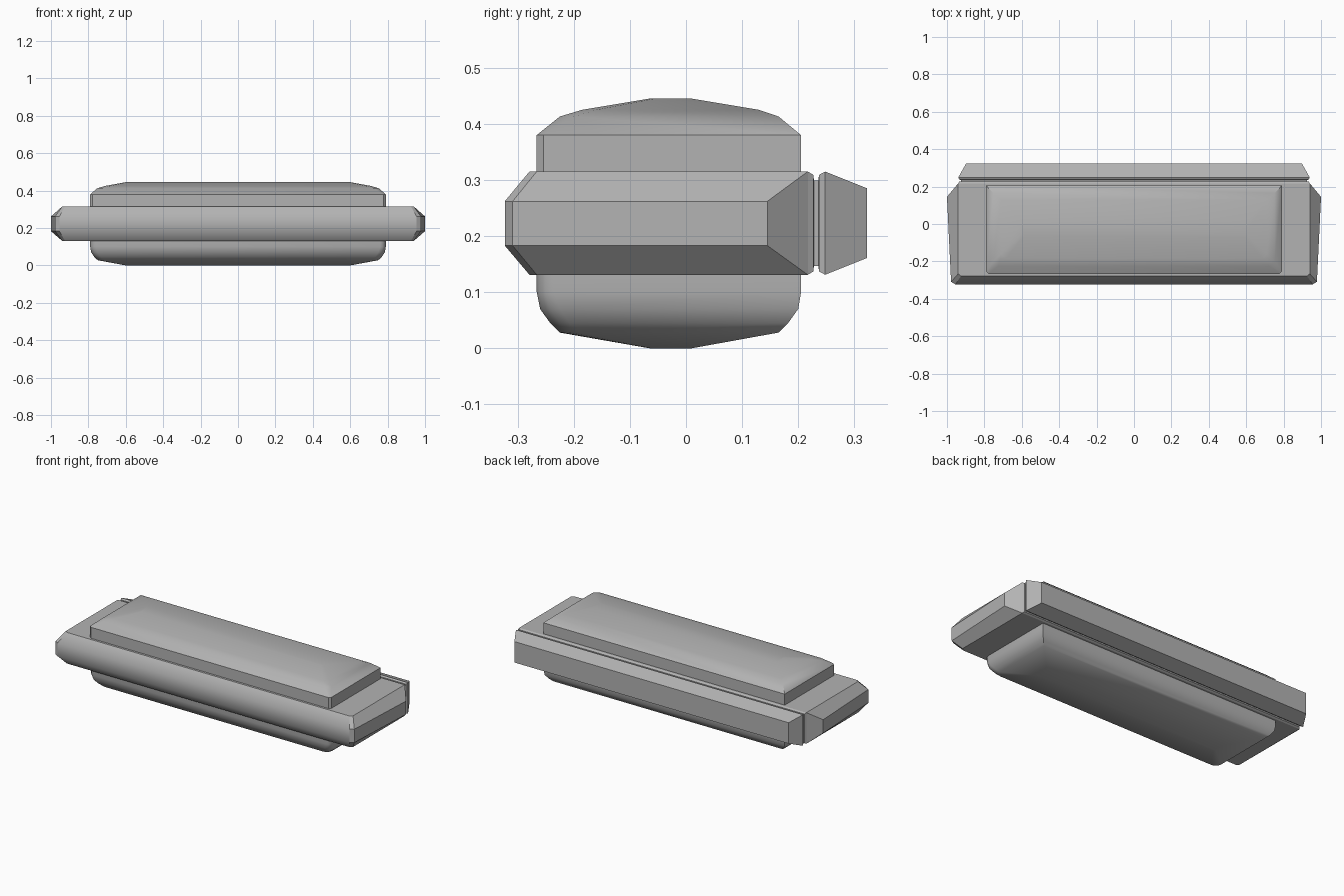
import bpy, bmesh, math

old = bpy.data.objects.get("Cube")
if old:
    bpy.data.objects.remove(old, do_unlink=True)

grey = bpy.data.materials.new("mid grey")
grey.use_nodes = True
COLOUR = (0.45, 0.45, 0.45, 1)
grey.diffuse_color = COLOUR
grey.node_tree.nodes["Principled BSDF"].inputs["Base Color"].default_value = COLOUR


def loft(name, rings, smooth_rule=None, angle=None):
    """Skin a stack of equal-length point rings and cap both ends."""
    bm = bmesh.new()
    loops = [[bm.verts.new(p) for p in ring] for ring in rings]
    for a, b in zip(loops, loops[1:]):
        for i in range(len(a)):
            j = (i + 1) % len(a)
            bm.faces.new((a[i], a[j], b[j], b[i]))
    bm.faces.new(loops[0])
    bm.faces.new(loops[-1])
    bmesh.ops.remove_doubles(bm, verts=bm.verts, dist=0.0005)
    bmesh.ops.recalc_face_normals(bm, faces=bm.faces)
    bm.normal_update()
    for f in bm.faces:
        f.smooth = bool(smooth_rule and smooth_rule(f))
    mesh = bpy.data.meshes.new(name)
    bm.to_mesh(mesh)
    bm.free()
    obj = bpy.data.objects.new(name, mesh)
    bpy.context.collection.objects.link(obj)
    mesh.materials.append(grey)
    if angle:
        bpy.ops.object.select_all(action="DESELECT")
        obj.select_set(True)
        bpy.context.view_layer.objects.active = obj
        bpy.ops.object.shade_smooth_by_angle(angle=math.radians(angle))
    return obj


def mirrored(half, z):
    """Close a right-hand outline with its mirror image."""
    full = half + [(-x, y) for x, y in reversed(half)]
    return [(x, y, z) for x, y in full]


# Main body: flat top and bottom, bevelled rim, narrowing towards the back
rim = [(0.94, 0.217), (0.94, 0.217), (0.94, -0.266), (0.925, -0.279)]
waist = [(0.94, 0.217), (1.0, 0.145), (0.978, -0.309), (0.955, -0.323)]
loft("main_body",
     [mirrored(o, z) for o, z in ((rim, 0.131), (waist, 0.183), (waist, 0.262), (rim, 0.315))],
     smooth_rule=lambda f: f.normal.y < -0.3 and abs(f.calc_center_median().x) < 0.5)


# Back rail: bevelled lip, narrow groove, then a tapering strip
def section(y, half_width, half_height):
    return [(sx * half_width, y, 0.223 + sz * half_height)
            for sx, sz in ((1, 1), (1, -1), (-1, -1), (-1, 1))]


loft("back_rail", [section(*s) for s in (
    (0.217, 0.94, 0.092), (0.227, 0.934, 0.086), (0.228, 0.925, 0.076),
    (0.236, 0.925, 0.076), (0.237, 0.934, 0.086), (0.248, 0.94, 0.092),
    (0.323, 0.898, 0.062))])


# Domed pads: square back corners, rounded front corners
def pad_ring(z, half_width, front, back, radius, steps):
    half = [(half_width, back)]
    for i in range(steps + 1):
        a = math.pi / 2 * i / steps
        half.append((half_width - radius + radius * math.cos(a),
                     front + radius - radius * math.sin(a)))
    return mirrored(half, z)


loft("top_pad", [pad_ring(*r, 1) for r in (
    (0.30, 0.79, -0.266, 0.205, 0.012), (0.38, 0.79, -0.266, 0.205, 0.012),
    (0.413, 0.752, -0.225, 0.165, 0.025), (0.425, 0.71, -0.185, 0.13, 0.025),
    (0.445, 0.60, -0.065, 0.01, 0.01))], angle=35)

loft("bottom_pad", [pad_ring(*r, 3) for r in (
    (0.15, 0.79, -0.266, 0.205, 0.03), (0.10, 0.79, -0.266, 0.205, 0.03),
    (0.07, 0.785, -0.26, 0.20, 0.035), (0.045, 0.768, -0.242, 0.182, 0.035),
    (0.028, 0.75, -0.225, 0.165, 0.035), (0.0, 0.60, -0.065, 0.01, 0.01))], angle=35)
